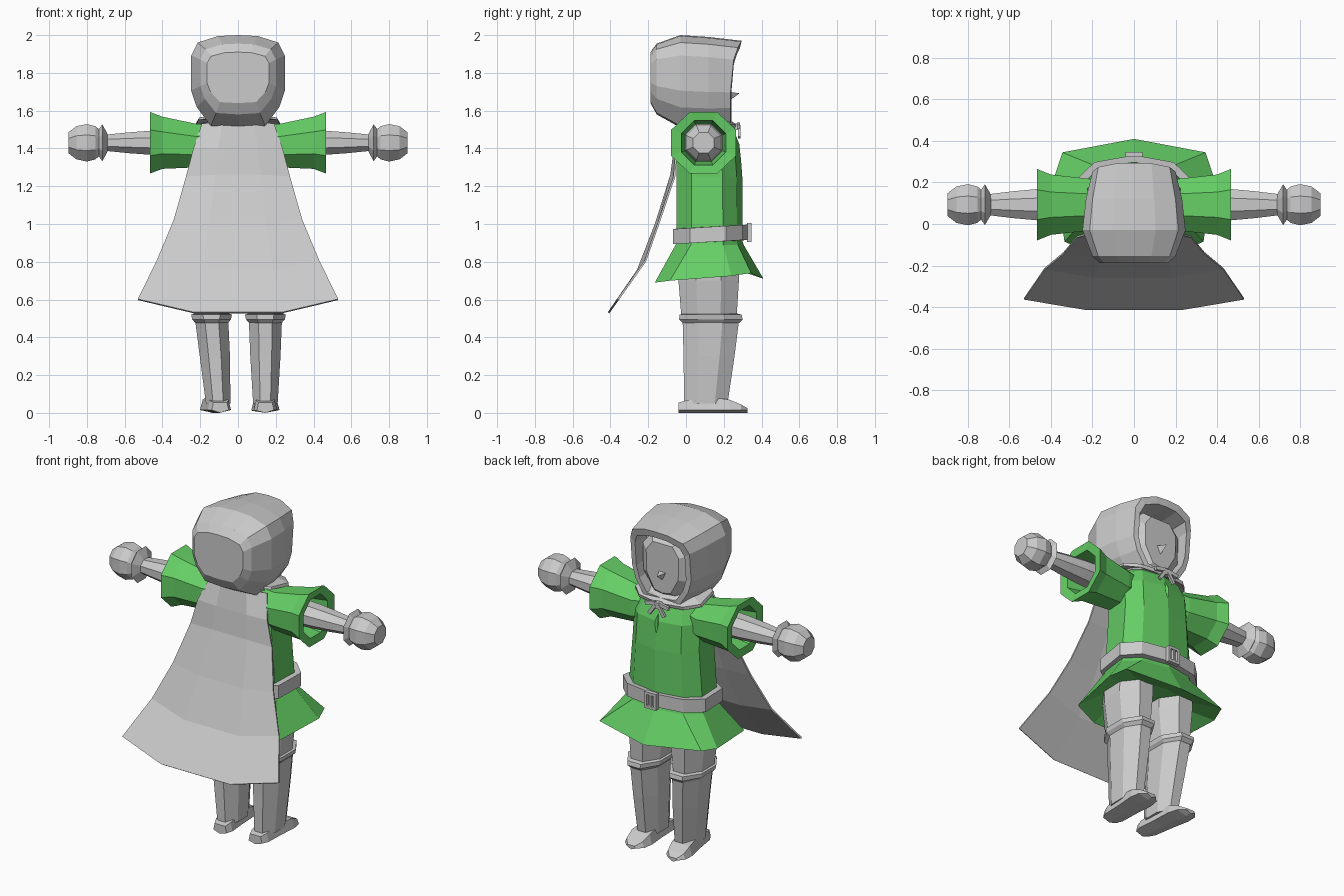
import bpy, bmesh, math
from mathutils import Vector, Matrix

if "Cube" in bpy.data.objects:
    bpy.data.objects.remove(bpy.data.objects["Cube"])

green = bpy.data.materials.new("green_cloth")
green.diffuse_color = (0.13, 0.62, 0.13, 1)
green.use_nodes = True
green.node_tree.nodes["Principled BSDF"].inputs["Base Color"].default_value = green.diffuse_color


def finish(name, bm, mat=None):
    bmesh.ops.recalc_face_normals(bm, faces=bm.faces[:])
    me = bpy.data.meshes.new(name)
    bm.to_mesh(me)
    bm.free()
    ob = bpy.data.objects.new(name, me)
    bpy.context.collection.objects.link(ob)
    if mat:
        me.materials.append(mat)
    return ob


def loft(name, rings, mat=None, caps=True, loop=False):
    """Skin closed rings of equal point count."""
    bm = bmesh.new()
    vs = [[bm.verts.new(p) for p in r] for r in rings]
    pairs = list(zip(vs, vs[1:])) + ([(vs[-1], vs[0])] if loop else [])
    for a, b in pairs:
        for i in range(len(a)):
            j = (i + 1) % len(a)
            bm.faces.new((a[i], a[j], b[j], b[i]))
    if caps and not loop:
        bm.faces.new(vs[0])
        bm.faces.new(vs[-1])
    return finish(name, bm, mat)


def sym(half):
    """Complete a half outline by mirroring across x = 0."""
    return half + [(-p[0],) + tuple(p[1:]) for p in reversed(half) if abs(p[0]) > 1e-6]


def box(name, loc, size, rot=0):
    bm = bmesh.new()
    bmesh.ops.create_cube(bm, size=1, matrix=Matrix.Translation(loc)
                          @ Matrix.Rotation(rot, 4, 'Y') @ Matrix.Diagonal((*size, 1)))
    return finish(name, bm)


# Shared body cross-section (front at +y)
BODY = [(0, 1), (.68, .83), (1, .4), (.93, -.55), (.45, -1)]


def body(z, rx, y0, y1, tilt=0):
    cy, ry = (y0 + y1) / 2, (y1 - y0) / 2
    return sym([(x * rx, cy + y * ry, z + tilt * y) for x, y in BODY])


# Tunic body with neck slit
tunic = loft("tunic_body", [body(.86, .25, -.05, .30), body(1.0, .245, -.05, .30),
                            body(1.25, .225, -.05, .298), body(1.42, .22, -.05, .285),
                            body(1.5, .19, -.03, .25), body(1.56, .12, .0, .2)], green)
bm = bmesh.new()
bmesh.ops.create_cone(bm, cap_ends=True, segments=4, radius1=.002, radius2=.022, depth=.2,
                      matrix=Matrix.Translation((0, .285, 1.41)))
slit = finish("slit_cutter", bm)
slit.hide_render = True
slit.hide_viewport = True
mod = tunic.modifiers.new("slit", 'BOOLEAN')
mod.operation, mod.object, mod.solver = 'DIFFERENCE', slit, 'EXACT'

# Flared tunic skirt with closed underside
hem = sym([(0, .41, .71), (.345, .345, .74), (.38, .24, .725), (.335, -.085, .70), (.15, -.165, .69)])
loft("tunic_skirt", [body(.94, .24, -.04, .29), body(.89, .255, -.055, .305), hem,
                     body(.76, .26, -.06, .29)], green)

# Belt and buckle
loft("belt", [body(.905, .25, -.045, .30, .008), body(.905, .28, -.07, .332, .012),
              body(.985, .28, -.07, .332, .012), body(.985, .235, -.04, .295, .008)], loop=True)
for s in (-1, 1):
    box("buckle_side", (s * .032, .335, .955), (.016, .026, .10))
    box("buckle_bar", (0, .335, .955 + s * .042), (.064, .026, .016))
box("buckle_pin", (0, .337, .955), (.012, .02, .08))


# Sleeves, arms, cuffs and hands
def xring(x, ry, rz=None, z=1.43):
    k, rz = .42, rz or ry
    pts = [(1, k), (k, 1), (-k, 1), (-1, k), (-1, -k), (-k, -1), (k, -1), (1, -k)]
    return [(x, .093 + a * ry, z + b * rz) for a, b in pts]


for s, side in ((1, "right"), (-1, "left")):
    loft(side + "_sleeve", [xring(s * .12, .1), xring(s * .22, .125, .115, 1.415),
                            xring(s * .4, .145, .138), xring(s * .467, .172, .163),
                            xring(s * .46, .118), xring(s * .34, .1)], green)
    loft(side + "_arm", [xring(s * .32, .08, .07), xring(s * .47, .075, .063),
                         xring(s * .58, .065, .055), xring(s * .73, .047, .04)])
    loft(side + "_cuff", [xring(s * .69, .05, .045), xring(s * .718, .098),
                          xring(s * .738, .07)])
    loft(side + "_hand", [xring(s * .73, .066), xring(s * .755, .088), xring(s * .8, .099),
                          xring(s * .855, .088), xring(s * .898, .055)])

# Legs, boots, boot rims and feet
OCT = [(math.cos(math.radians(22.5 + 45 * i)) / .924, math.sin(math.radians(22.5 + 45 * i)) / .924)
       for i in range(8)]


def zring(z, cx, cy, rx, ry):
    return [(cx + a * rx, cy + b * ry, z) for a, b in OCT]


for side, top, bot, turn in (("right", .145, .145, 0), ("left", -.14, -.105, .12)):
    loft(side + "_thigh", [zring(.82, top, .12, .115, .165), zring(.7, top, .12, .115, .16),
                           zring(.49, top, .122, .092, .145)])
    loft(side + "_boot", [zring(.5, top, .132, .088, .15), zring(.3, (top + bot) / 2, .122, .08, .135),
                          zring(.05, bot, .105, .065, .115)])
    loft(side + "_boot_rim", [zring(.475, top, .132, .085, .148), zring(.495, top, .132, .103, .168),
                              zring(.52, top, .13, .108, .165), zring(.525, top, .13, .09, .145)])
    # foot is a loft from heel to toe
    foot = []
    for y, w, h in ((-.04, .045, .055), (.0, .062, .065), (.12, .066, .085),
                    (.23, .075, .07), (.29, .065, .045), (.325, .03, .025)):
        cx = bot - turn * (y - .05)
        foot.append([(cx - w, y, .015 if turn else .012), (cx - w * .8, y, h),
                     (cx + w * .8, y, h), (cx + w, y, .015), (cx, y, 0)])
    loft(side + "_foot", foot)

# Cape: half width, mid y/z, edge y/z per row
bm = bmesh.new()
rows = [(.19, -.035, 1.54, .01, 1.53), (.235, -.06, 1.4, -.05, 1.4), (.275, -.078, 1.26, -.062, 1.25),
        (.34, -.16, 1.0, -.14, 1.02), (.43, -.255, .755, -.215, .805), (.53, -.41, .53, -.36, .6)]
grid = []
for hw, my, mz, ey, ez in rows:
    grid.append([bm.verts.new(p) for p in ((-hw, ey, ez), (-hw * .44, my, mz),
                                           (hw * .44, my, mz), (hw, ey, ez))])
for a, b in zip(grid, grid[1:]):
    for i in range(3):
        bm.faces.new((a[i], a[i + 1], b[i + 1], b[i]))
cape = finish("cape", bm)
sol = cape.modifiers.new("thickness", 'SOLIDIFY')
sol.thickness, sol.offset = .01, 0

# Collar band with front tie
loft("collar", [body(1.535, .225, -.045, .262, -.03), body(1.55, .22, -.04, .268, -.025),
                body(1.575, .13, .0, .2), body(1.55, .13, .0, .2)], loop=True)
box("tie_knot", (0, .272, 1.515), (.04, .03, .035))
for s in (-1, 1):
    box("tie_tail", (s * .03, .282, 1.488), (.02, .014, .075), -s * .6)
    box("tie_loop", (s * .045, .278, 1.52), (.07, .016, .022), s * .2)

# Hood: loft from back to front rim, then back inside
HOOD = [(0, 1), (.42, .99), (.86, .92), (1, .78), (1, .4), (.88, .22), (.58, .02), (0, 0)]


def yring(prof, y, w, zb, zt, lean=0):
    return sym([(x * w, y + lean * t ** 5, zb + t * (zt - zb)) for x, t in prof])


loft("hood", [yring(HOOD, -.188, .165, 1.64, 1.91), yring(HOOD, -.155, .2, 1.58, 1.955),
              yring(HOOD, -.03, .248, 1.51, 2.0), yring(HOOD, .12, .232, 1.505, 1.99),
              yring(HOOD, .235, .2, 1.515, 1.97, .06), yring(HOOD, .24, .168, 1.545, 1.93, .045),
              yring(HOOD, .13, .175, 1.55, 1.93)])

# Face and nose
FACE = [(0, 1), (.6, 1), (1, .8), (.97, .35), (.5, .04), (0, 0)]
loft("face", [yring(FACE, .08, .165, 1.54, 1.91), yring(FACE, .19, .16, 1.535, 1.9),
              yring(FACE, .228, .11, 1.57, 1.87)])
bm = bmesh.new()
tip = bm.verts.new((0, .283, 1.692))
base = [bm.verts.new(p) for p in ((-.024, .226, 1.7), (.024, .226, 1.7), (0, .226, 1.65))]
bm.faces.new(base)
for i in range(3):
    bm.faces.new((base[i], base[(i + 1) % 3], tip))
finish("nose", bm)
